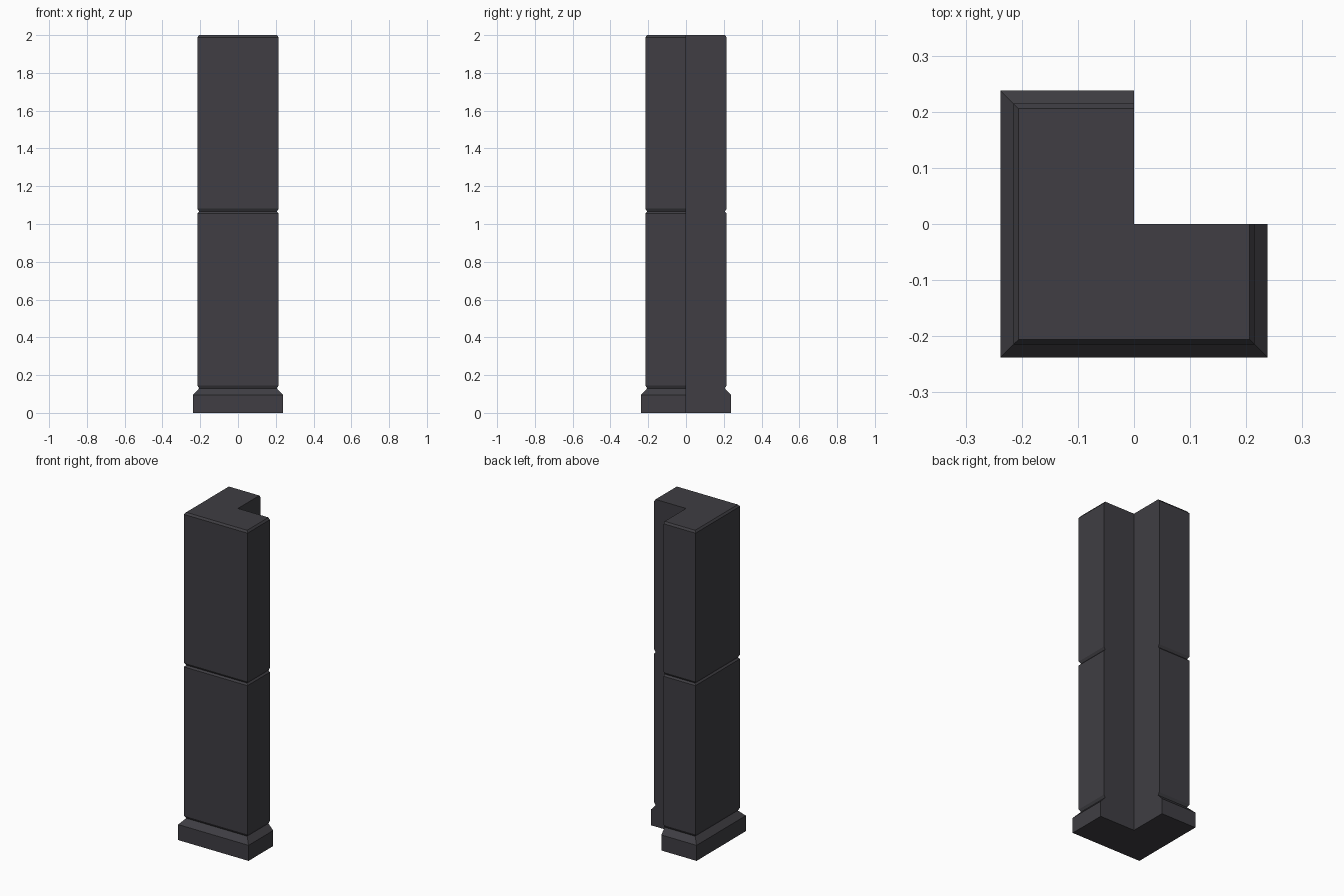
import bpy, bmesh

if "Cube" in bpy.data.objects:
    bpy.data.objects.remove(bpy.data.objects["Cube"])

# Single dark stone colour
mat = bpy.data.materials.new("dark charcoal")
mat.diffuse_color = (0.05, 0.048, 0.056, 1)
mat.use_nodes = True
mat.node_tree.nodes["Principled BSDF"].inputs["Base Color"].default_value = mat.diffuse_color

# Half-width of the corner pillar at each height, from plinth to top bevel
PROFILE = [(0.0, 0.238), (0.095, 0.238), (0.13, 0.206), (0.146, 0.215),
           (1.056, 0.215), (1.066, 0.206), (1.081, 0.215),
           (1.988, 0.215), (2.0, 0.206)]


def l_ring(bm, z, r):
    """L-shaped cross-section with its notch corner on the axis."""
    pts = [(-r, -r), (r, -r), (r, 0), (0, 0), (0, r), (-r, r)]
    return [bm.verts.new((x, y, z)) for x, y in pts]


# Corner pillar: stack the L rings, bridge them and cap both ends
bm = bmesh.new()
rings = [l_ring(bm, z, r) for z, r in PROFILE]
for a, b in zip(rings, rings[1:]):
    for i in range(6):
        if i not in (2, 3):
            j = (i + 1) % 6
            bm.faces.new((a[i], a[j], b[j], b[i]))
# Flat inner walls of the notch, one face each
for i in (2, 3):
    bm.faces.new([k[i + 1] for k in rings] + [k[i] for k in reversed(rings)])
bm.faces.new(rings[0][::-1])
bm.faces.new(rings[-1])
bmesh.ops.recalc_face_normals(bm, faces=bm.faces)

mesh = bpy.data.meshes.new("corner_pillar")
bm.to_mesh(mesh)
bm.free()
mesh.materials.append(mat)
bpy.context.collection.objects.link(bpy.data.objects.new("corner_pillar", mesh))
